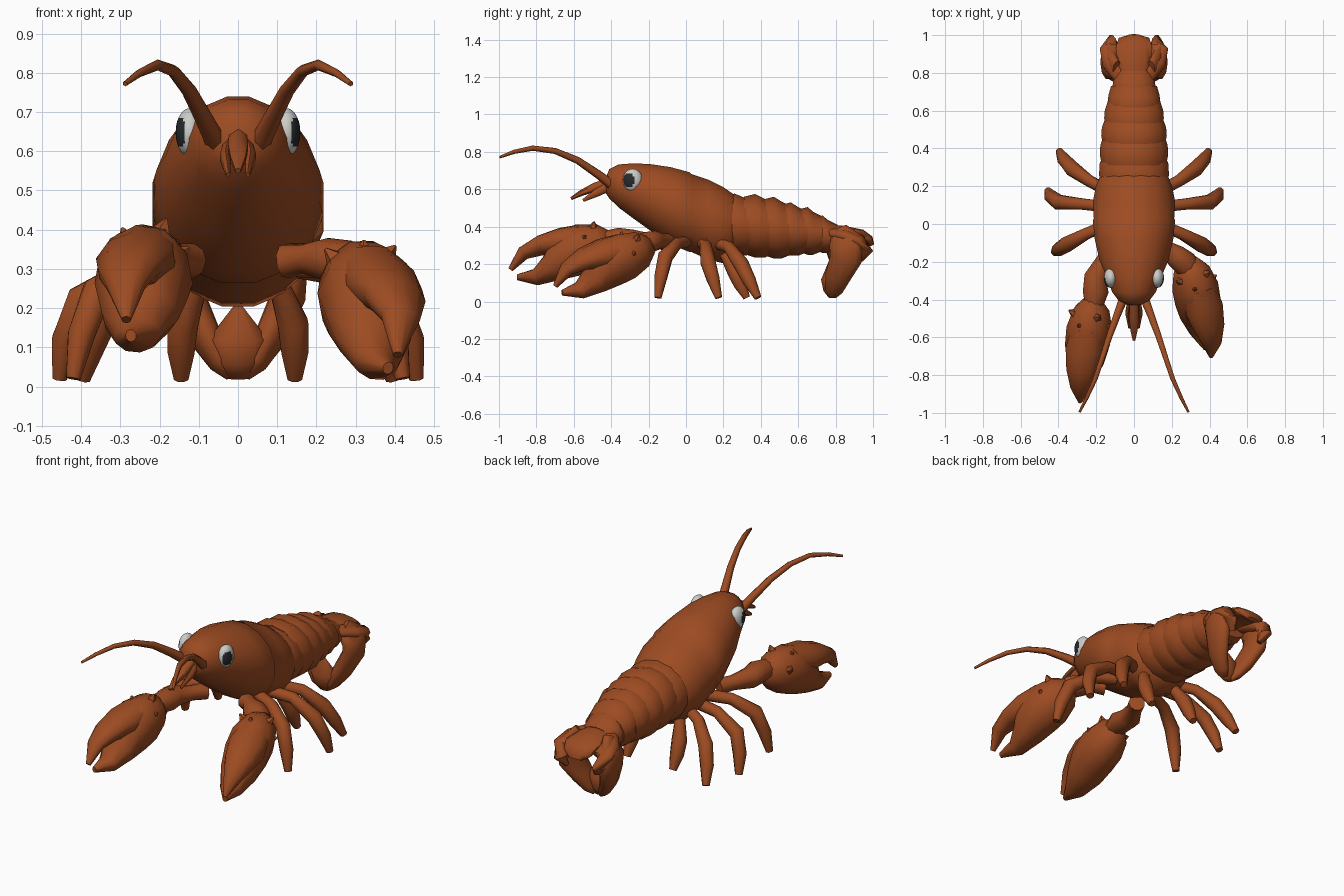
import bpy, bmesh, math
from mathutils import Vector, Matrix

if "Cube" in bpy.data.objects:
    bpy.data.objects.remove(bpy.data.objects["Cube"])

X, Y, Z = Vector((1, 0, 0)), Vector((0, 1, 0)), Vector((0, 0, 1))


def material(name, rgb):
    m = bpy.data.materials.new(name)
    m.use_nodes = True
    m.diffuse_color = (*rgb, 1)
    m.node_tree.nodes["Principled BSDF"].inputs["Base Color"].default_value = (*rgb, 1)
    return m


shell = material("rust shell", (0.335, 0.071, 0.016))
white = material("eye white", (0.6, 0.6, 0.58))
black = material("eye black", (0.02, 0.022, 0.027))


def finish(name, bm, mats):
    bmesh.ops.recalc_face_normals(bm, faces=bm.faces)
    me = bpy.data.meshes.new(name)
    bm.to_mesh(me)
    bm.free()
    ob = bpy.data.objects.new(name, me)
    bpy.context.collection.objects.link(ob)
    for m in mats:
        me.materials.append(m)
    bpy.ops.object.select_all(action='DESELECT')
    ob.select_set(True)
    bpy.context.view_layer.objects.active = ob
    bpy.ops.object.shade_smooth_by_angle(angle=math.radians(62))


def tube(name, path, radii, sides=8, ref=Z, axis=None, matrix=None):
    """Loft ellipses (width, height) along a path."""
    pts = [Vector(p) for p in path]
    bm = bmesh.new()
    rings = []
    for i, (p, (w, h)) in enumerate(zip(pts, radii)):
        t = axis or (pts[min(i + 1, len(pts) - 1)] - pts[max(i - 1, 0)]).normalized()
        side = t.cross(ref).normalized()
        up = side.cross(t)
        ring = []
        for k in range(sides):
            a = math.tau * (k + 0.5) / sides
            ring.append(bm.verts.new(p + side * w * math.cos(a) + up * h * math.sin(a)))
        rings.append(ring)
    for a, b in zip(rings, rings[1:]):
        for k in range(sides):
            n = (k + 1) % sides
            bm.faces.new((a[k], a[n], b[n], b[k]))
    bm.faces.new(rings[0])
    bm.faces.new(rings[-1])
    if matrix:
        bm.transform(matrix)
    finish(name, bm, [shell])


def trunk(name, rows, sides=16):
    """Body section from rows of (y, half width, bottom, top)."""
    tube(name, [(0, y, (b + t) / 2) for y, w, b, t in rows],
         [(w, (t - b) / 2) for y, w, b, t in rows], sides, axis=Y)


# Head and thorax
trunk("carapace", [
    (-.43, .035, .58, .66), (-.41, .08, .55, .71), (-.36, .118, .50, .735),
    (-.28, .148, .44, .742), (-.19, .187, .375, .738), (-.08, .212, .30, .722),
    (.02, .222, .26, .695), (.03, .217, .26, .685), (.12, .222, .22, .655),
    (.20, .206, .20, .615), (.25, .185, .24, .58), (.28, .16, .27, .55)])

# Overlapping abdomen segments
segments = [(.20, .37, .19, .245, .577), (.31, .47, .186, .235, .575),
            (.41, .56, .178, .23, .56), (.50, .65, .162, .245, .53),
            (.59, .73, .142, .25, .505), (.67, .81, .116, .26, .46)]
for i, (y0, y1, w, b, t) in enumerate(segments):
    trunk(f"abdomen_segment_{i + 1}", [
        (y0, w * .94, b + .02, t - .015), (y0 + .06, w, b, t),
        (y1 - .05, w * .98, b, t - .025), (y1, w * .88, b + .02, t - .05)], 14)

# Tail fan: top lobe, thick lower lobe and curled side lobes
tube("tail_top_lobe", [(0, .74, .365), (0, .84, .37), (0, .94, .355), (0, .98, .33), (0, .995, .30)],
     [(.07, .045), (.095, .035), (.10, .03), (.085, .024), (.04, .012)], 10)
tube("tail_lower_lobe", [(0, .77, .34), (0, .765, .22), (0, .77, .12), (0, .775, .06), (0, .78, .02)],
     [(.09, .045), (.09, .05), (.08, .048), (.06, .04), (.03, .015)], 10)
for s, label in ((1, "left"), (-1, "right")):
    tube(f"tail_side_lobe_{label}",
         [(s * .09, .82, .38), (s * .135, .86, .32), (s * .128, .855, .23),
          (s * .085, .81, .13), (s * .045, .79, .06), (s * .02, .785, .025)],
         [(.05, .025), (.10, .045), (.09, .045), (.07, .042), (.05, .03), (.02, .012)], 10, ref=X)
    tube(f"tail_back_lobe_{label}",
         [(s * .06, .78, .365), (s * .11, .86, .35), (s * .125, .93, .325),
          (s * .12, .95, .27), (s * .10, .93, .22)],
         [(.05, .03), (.064, .035), (.058, .035), (.052, .03), (.025, .012)], 10)

    # Walking legs
    legs = [
        [(.13, .0, .32), (.25, -.05, .31), (.36, -.11, .24), (.40, -.135, .13), (.42, -.15, .02)],
        [(.13, .09, .31), (.27, .105, .30), (.40, .115, .22), (.44, .145, .12), (.455, .175, .02)],
        [(.13, .17, .31), (.24, .23, .29), (.33, .295, .20), (.37, .34, .11), (.395, .385, .02)],
        [(.09, .19, .29), (.115, .22, .23), (.14, .26, .16), (.145, .29, .09), (.145, .325, .02)]]
    for i, path in enumerate(legs):
        tube(f"leg_{i + 1}_{label}", [(s * x, y, z) for x, y, z in path],
             [(.032, .032), (.032, .032), (.042, .042), (.037, .037), (.02, .02)], 8, ref=Y)

    # Antennae and small mouth feelers
    tube(f"antenna_{label}",
         [(s * .05, -.38, .61), (s * .085, -.47, .68), (s * .125, -.58, .755),
          (s * .165, -.70, .805), (s * .205, -.82, .82), (s * .25, -.92, .80),
          (s * .288, -.995, .772)],
         [(r, r) for r in (.028, .023, .019, .016, .014, .011, .007)], 6)
    tube(f"feeler_{label}", [(s * .02, -.40, .62), (s * .032, -.47, .585), (s * .025, -.55, .54)],
         [(.016, .024), (.016, .022), (.006, .008)], 6)

    # Eye with a dark forward and outward pupil
    bm = bmesh.new()
    bmesh.ops.create_uvsphere(bm, u_segments=32, v_segments=20, radius=1)
    look = Vector((s * .86, -.50, 0)).normalized()
    for f in bm.faces:
        f.material_index = int(f.calc_center_median().normalized().dot(look) > .77)
    bm.transform(Matrix.Translation((s * .123, -.285, .648)) @ Matrix.Diagonal((.036, .053, .062, 1)))
    finish(f"eye_{label}", bm, [white, black])

tube("feeler_middle", [(0, -.40, .635), (0, -.49, .61), (0, -.56, .58), (0, -.615, .55)],
     [(.025, .03), (.03, .024), (.022, .016), (.008, .008)], 6)


def claw(label, arm, base, tip, roll):
    """Jointed arm plus a pincer lofted in its own frame."""
    base, tip = Vector(base), Vector(tip)
    tube(f"arm_{label}", arm, [(.045, .045), (.042, .04), (.062, .055), (.07, .06), (.045, .045)], 9)
    fwd = (tip - base).normalized()
    side = fwd.cross(Z).normalized()
    m = Matrix((side, fwd, side.cross(fwd))).transposed().to_4x4()
    m = Matrix.Translation(base) @ m @ Matrix.Rotation(roll, 4, 'Y')
    tube(f"claw_palm_{label}",
         [(0, -.02, 0), (0, .04, 0), (0, .14, 0), (0, .24, -.012), (0, .33, -.055),
          (0, .43, -.078), (0, .525, -.05)],
         [(.045, .05), (.095, .105), (.122, .135), (.12, .13), (.10, .08),
          (.06, .045), (.014, .016)], 10, matrix=m)
    tube(f"claw_finger_{label}",
         [(0, .14, .05), (0, .25, .065), (0, .36, .08), (0, .46, .066), (0, .55, .0)],
         [(.09, .08), (.105, .078), (.085, .055), (.052, .038), (.012, .014)], 10, matrix=m)
    # Short blunt spines around the palm
    for i, (a, u) in enumerate([(.4, .07), (1.2, .12), (2.1, .06), (2.8, .12)]):
        d = Vector((math.cos(a) * .115, 0, math.sin(a) * .12))
        p = Vector((0, u, 0))
        tube(f"claw_spine_{label}_{i + 1}", [p + d * .7, p + d * 1.07 - Y * .02],
             [(.035, .035), (.004, .004)], 5, ref=Y, matrix=m)


claw("right", [(-.12, -.12, .32), (-.16, -.19, .325), (-.205, -.28, .33), (-.205, -.36, .335),
               (-.215, -.45, .33)],
     (-.22, -.415, .325), (-.285, -.94, .17), math.radians(8))
claw("left", [(.12, -.10, .32), (.17, -.13, .325), (.22, -.17, .325), (.27, -.21, .315),
              (.31, -.26, .29)],
     (.295, -.205, .295), (.405, -.69, .085), math.radians(-18))
